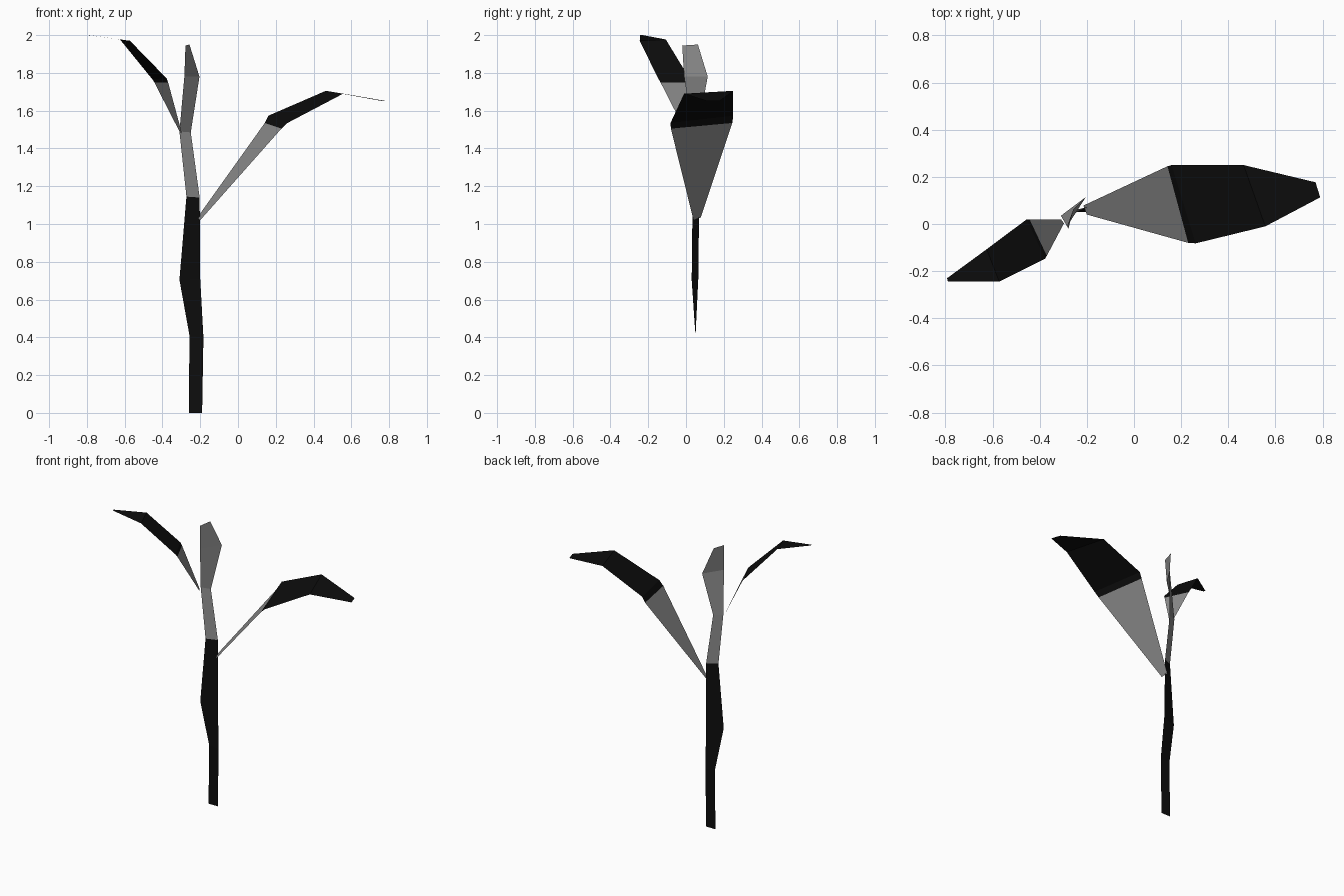
import bpy
import bmesh

cube = bpy.data.objects.get("Cube")
if cube:
    bpy.data.objects.remove(cube, do_unlink=True)


def make_material(name, value):
    """Flat neutral colour, set for viewport and render."""
    mat = bpy.data.materials.new(name)
    colour = (value, value, value, 1)
    mat.diffuse_color = colour
    mat.use_nodes = True
    shader = next(n for n in mat.node_tree.nodes if n.type == 'BSDF_PRINCIPLED')
    shader.inputs["Base Color"].default_value = colour
    shader.inputs["Roughness"].default_value = 0.9
    return mat


black = make_material("black", 0.004)
grey = make_material("mid grey", 0.27)


def ribbon(name, rows, materials, split):
    """Flat strip through pairs of edge points; the colour changes at row `split`."""
    bm = bmesh.new()
    pairs = [[bm.verts.new(p) for p in row] for row in rows]
    for i, (low, high) in enumerate(zip(pairs, pairs[1:])):
        face = bm.faces.new((low[0], low[1], high[1], high[0]))
        face.material_index = int(i >= split)
    mesh = bpy.data.meshes.new(name)
    bm.to_mesh(mesh)
    bm.free()
    for mat in materials:
        mesh.materials.append(mat)
    obj = bpy.data.objects.new(name, mesh)
    bpy.context.collection.objects.link(obj)
    return obj


# Stem: black below, grey above, twisting into an upright top leaf
ribbon("stem_and_top_leaf", [
    [(-.26, .05, 0), (-.19, .05, 0)],
    [(-.257, .05, .41), (-.183, .05, .4)],
    [(-.31, .03, .705), (-.2, .065, .71)],
    [(-.273, .035, 1.145), (-.203, .07, 1.14)],
    [(-.31, .035, 1.49), (-.25, .06, 1.485)],
    [(-.284, -.01, 1.78), (-.204, .115, 1.78)],
    [(-.278, -.02, 1.945), (-.257, .063, 1.95)],
], (black, grey), split=3)

# Large drooping leaf on the left
ribbon("large_leaf", [
    [(-.2, .04, 1.02), (-.215, .078, 1.035)],
    [(.23, -.08, 1.505), (.142, .245, 1.535)],
    [(.262, -.082, 1.535), (.16, .25, 1.573)],
    [(.557, -.01, 1.69), (.465, .25, 1.705)],
    [(.79, .113, 1.65), (.77, .177, 1.65)],
], (grey, black), split=1)

# Small arching leaf on the right
ribbon("small_leaf", [
    [(-.31, .02, 1.49), (-.297, .003, 1.48)],
    [(-.443, .02, 1.75), (-.37, -.135, 1.75)],
    [(-.455, .02, 1.768), (-.377, -.147, 1.77)],
    [(-.625, -.107, 1.977), (-.572, -.245, 1.97)],
    [(-.793, -.23, 2), (-.79, -.243, 2)],
], (grey, black), split=1)
